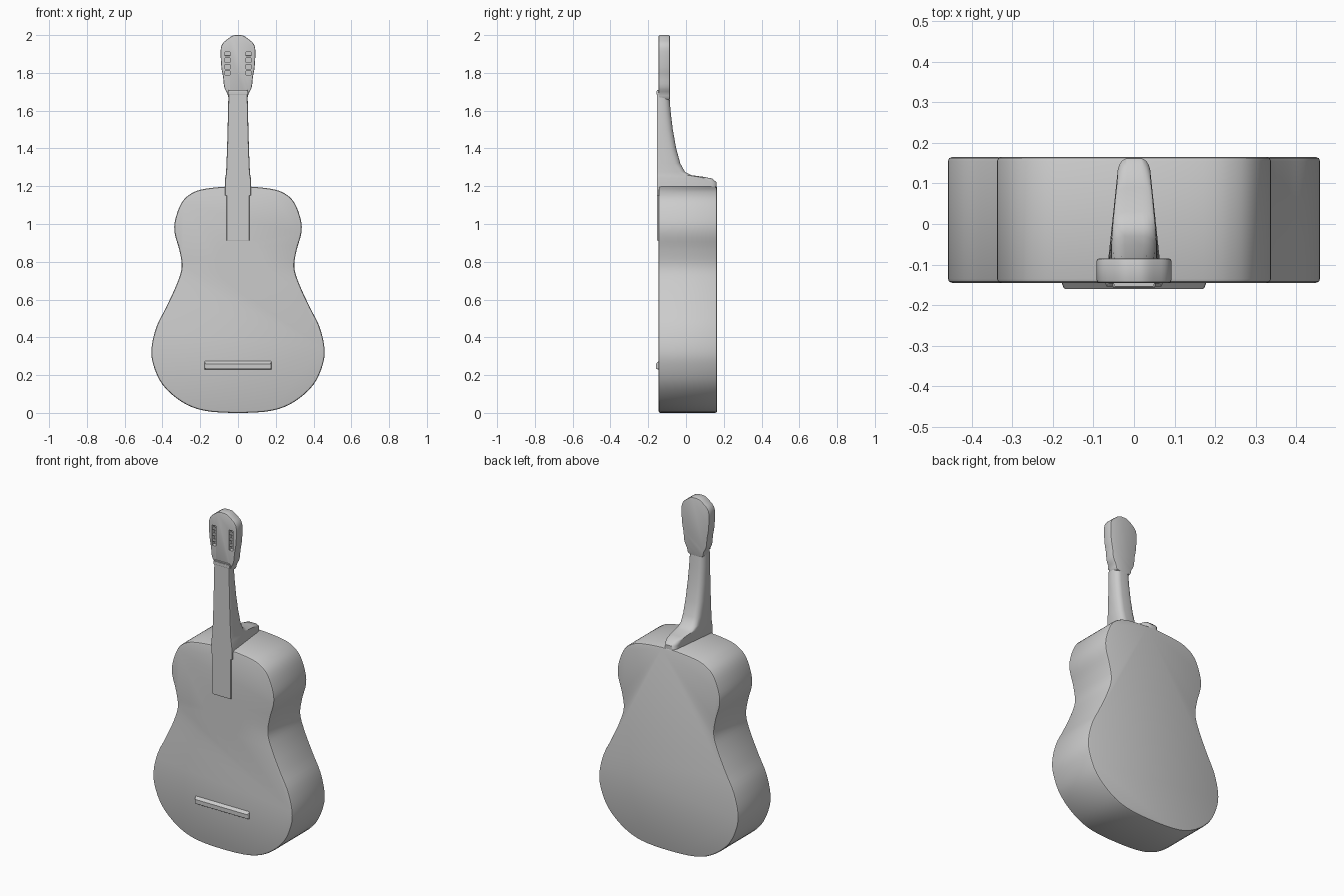
import bpy, bmesh, math
from mathutils import Vector

old = bpy.data.objects.get("Cube")
if old:
    bpy.data.objects.remove(old, do_unlink=True)

# One plain grey for the whole instrument
grey = bpy.data.materials.new("plain_grey")
grey.use_nodes = True
COLOUR = (0.6, 0.6, 0.6, 1)
grey.diffuse_color = COLOUR
grey.node_tree.nodes["Principled BSDF"].inputs["Base Color"].default_value = COLOUR


def make_object(name, bm):
    bmesh.ops.recalc_face_normals(bm, faces=bm.faces)
    mesh = bpy.data.meshes.new(name)
    bm.to_mesh(mesh)
    bm.free()
    mesh.materials.append(grey)
    obj = bpy.data.objects.new(name, mesh)
    bpy.context.collection.objects.link(obj)
    return obj


def activate(obj):
    bpy.ops.object.select_all(action='DESELECT')
    obj.select_set(True)
    bpy.context.view_layer.objects.active = obj


def apply_all(obj):
    activate(obj)
    for mod in list(obj.modifiers):
        bpy.ops.object.modifier_apply(modifier=mod.name)


def bevel(obj, width, segments=2):
    mod = obj.modifiers.new("soft_edge", 'BEVEL')
    mod.width, mod.segments = width, segments
    mod.limit_method, mod.angle_limit = 'ANGLE', math.radians(50)
    apply_all(obj)


def cut(obj, cutter):
    cutter.hide_render = True
    mod = obj.modifiers.new("cut", 'BOOLEAN')
    mod.operation, mod.solver, mod.object = 'DIFFERENCE', 'EXACT', cutter
    apply_all(obj)
    bpy.data.objects.remove(cutter, do_unlink=True)


def smooth(obj, angle=25):
    activate(obj)
    bpy.ops.object.shade_smooth_by_angle(angle=math.radians(angle))


def spline(points, steps):
    """Smooth curve through the right half outline, mirror-continued at both ends."""
    p = [Vector(q) for q in points]
    flip = lambda v: Vector((-v.x, v.y))
    p = [flip(p[1])] + p + [flip(p[-2])]
    out = []
    for a, b, c, d in zip(p, p[1:], p[2:], p[3:]):
        for i in range(steps):
            t = i / steps
            out.append(0.5 * (2 * b + (c - a) * t + (2 * a - 5 * b + 4 * c - d) * t * t
                              + (3 * b - a - 3 * c + d) * t ** 3))
    return out + [p[-2]]


def plate(name, half, y0, y1, steps=4):
    """Mirror a half outline in x and extrude it from y0 to y1."""
    right = spline(half, steps)
    loop = right + [Vector((-v.x, v.y)) for v in reversed(right[1:-1])]
    bm = bmesh.new()
    face = bm.faces.new([bm.verts.new((v.x, y0, v.y)) for v in loop])
    new = bmesh.ops.extrude_face_region(bm, geom=[face])["geom"]
    bmesh.ops.translate(bm, vec=(0, y1 - y0, 0),
                        verts=[g for g in new if isinstance(g, bmesh.types.BMVert)])
    return make_object(name, bm)


def box(name, x, y, z):
    bm = bmesh.new()
    bmesh.ops.create_cube(bm, size=1)
    for v in bm.verts:
        v.co = [r[0] if c < 0 else r[1] for c, r in zip(v.co, (x, y, z))]
    return make_object(name, bm)


def loft(name, rings):
    bm = bmesh.new()
    loops = [[bm.verts.new(p) for p in ring] for ring in rings]
    n = len(loops[0])
    for a, b in zip(loops, loops[1:]):
        for i in range(n):
            bm.faces.new((a[i], a[(i + 1) % n], b[(i + 1) % n], b[i]))
    bm.faces.new(loops[0])
    bm.faces.new(loops[-1])
    return make_object(name, bm)


# Waisted body with a shallow round sound hole
body = plate("body", [
    (0, 0), (0.18, 0.012), (0.3, 0.06), (0.4, 0.15), (0.45, 0.26), (0.457, 0.35),
    (0.43, 0.46), (0.38, 0.56), (0.325, 0.68), (0.298, 0.77), (0.31, 0.86),
    (0.335, 0.95), (0.333, 1.02), (0.3, 1.11), (0.25, 1.16), (0.17, 1.187), (0, 1.2)],
    -0.145, 0.165)
bevel(body, 0.01)
bm = bmesh.new()
bmesh.ops.create_cone(bm, cap_ends=True, segments=40, radius1=0.12, radius2=0.12, depth=0.08)
for v in bm.verts:
    v.co = (v.co.x, v.co.z - 0.145, v.co.y + 0.795)
cut(body, make_object("sound_hole_cutter", bm))
smooth(body)

# Neck: rounded-back sections that sweep out into the heel
FRONT = -0.154
stations = [(1.71, -0.09, 0.05), (1.6, -0.082, 0.053), (1.5, -0.07, 0.055), (1.4, -0.052, 0.058),
            (1.32, -0.03, 0.061), (1.275, -0.005, 0.063), (1.258, 0.03, 0.065),
            (1.25, 0.09, 0.067), (1.24, 0.14, 0.068), (1.22, 0.162, 0.07), (1.15, 0.162, 0.07)]
rings = []
for z, back, w in stations:
    half = [(w - 0.003, FRONT), (w, FRONT + 0.006)]
    corner = min(0.04, (back - FRONT) * 0.6)
    start = back - corner
    side = w - 0.13 * max(0, start + 0.1)
    for i in range(6):
        a = math.radians(18 * i)
        half.append((side - 0.6 * side * (1 - math.cos(a)), start + corner * math.sin(a)))
    rings.append([(x, y, z) for x, y in half] + [(-x, y, z) for x, y in reversed(half)])
smooth(loft("neck", rings), 40)

# Fingerboard running down to the sound hole
fingerboard = box("fingerboard", (-0.06, 0.06), (FRONT, -0.13), (0.912, 1.22))
bevel(fingerboard, 0.003)

# Headstock with two tuner slots
head = plate("headstock", [
    (0, 1.655), (0.045, 1.66), (0.056, 1.69), (0.073, 1.725), (0.079, 1.78), (0.088, 1.83),
    (0.092, 1.915), (0.083, 1.953), (0.058, 1.977), (0.028, 1.997), (0, 2.0)], -0.145, -0.085, 3)
bevel(head, 0.006)
for s in (-1, 1):
    xs = sorted((s * 0.042, s * 0.07))
    cut(head, box("slot_cutter", xs, (-0.2, -0.118), (1.79, 1.91)))
smooth(head)

# String posts across the slots
for s, side in ((1, "left"), (-1, "right")):
    for i in range(3):
        z = 1.815 + 0.035 * i
        post = box(f"{side}_string_post_{i + 1}", sorted((s * 0.038, s * 0.074)),
                   (-0.138, -0.124), (z - 0.006, z + 0.006))
        bevel(post, 0.003)

# Nut and bridge
nut = box("nut", (-0.053, 0.053), (-0.157, -0.13), (1.685, 1.705))
bevel(nut, 0.004)
bridge = box("bridge", (-0.18, 0.18), (-0.16, -0.14), (0.228, 0.278))
for v in bridge.data.vertices:
    if v.co.y < -0.15:
        v.co.x *= 0.96
        v.co.z += 0.006 if v.co.z < 0.25 else -0.018
bevel(bridge, 0.004)
